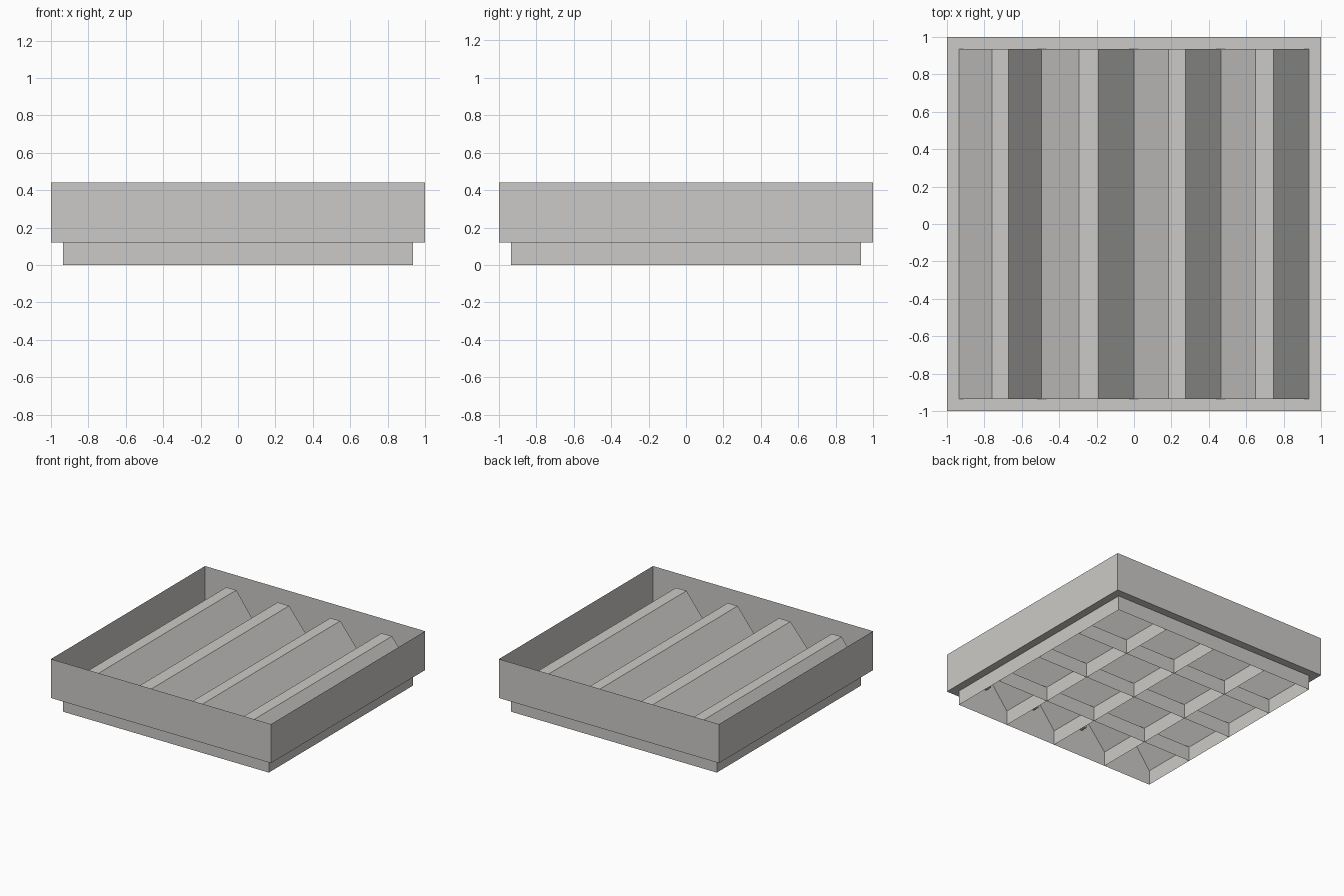
import bpy, bmesh

if "Cube" in bpy.data.objects:
    bpy.data.objects.remove(bpy.data.objects["Cube"])

mat = bpy.data.materials.new("light warm grey")
mat.diffuse_color = (0.60, 0.59, 0.57, 1)
mat.use_nodes = True
mat.node_tree.nodes["Principled BSDF"].inputs["Base Color"].default_value = mat.diffuse_color

H, S = 1.0, 0.935               # half size of tray and of skirt
LEDGE, TOP, PEAK = 0.12, 0.44, 0.355
VALLEYS = [-S, -0.495, 0.0, 0.465, S]
FLATS = [(-0.76, -0.67), (-0.295, -0.19), (0.185, 0.275), (0.65, 0.745)]


def make(name, faces):
    """Build a mesh object from a list of polygons (lists of points)."""
    bm = bmesh.new()
    for f in faces:
        bm.faces.new([bm.verts.new(p) for p in f])
    bmesh.ops.remove_doubles(bm, verts=bm.verts, dist=0.0001)
    bmesh.ops.recalc_face_normals(bm, faces=bm.faces)
    me = bpy.data.meshes.new(name)
    bm.to_mesh(me)
    bm.free()
    me.materials.append(mat)
    ob = bpy.data.objects.new(name, me)
    bpy.context.collection.objects.link(ob)
    return ob


def ring(h0, z0, h1, z1):
    """Four quads joining two square loops."""
    def sq(h, z):
        return [(-h, -h, z), (h, -h, z), (h, h, z), (-h, h, z)]
    a, b = sq(h0, z0), sq(h1, z1)
    return [[a[i], a[(i + 1) % 4], b[(i + 1) % 4], b[i]] for i in range(4)]


def box(name, x0, x1, y0, y1, z0, z1):
    bot = [(x0, y0, z0), (x1, y0, z0), (x1, y1, z0), (x0, y1, z0)]
    top = [(x, y, z1) for x, y, _ in bot]
    sides = [[bot[i], bot[(i + 1) % 4], top[(i + 1) % 4], top[i]] for i in range(4)]
    return make(name, [bot, top] + sides)


# Open sheet tray: skirt, ledge and tall walls
make("tray", ring(S, 0, S, LEDGE) + ring(S, LEDGE, H, LEDGE) + ring(H, LEDGE, H, TOP))

# Folded reflectors with closed ends
for i, (a, b) in enumerate(FLATS):
    prof = [(VALLEYS[i], LEDGE), (a, PEAK), (b, PEAK), (VALLEYS[i + 1], LEDGE)]
    faces = [[(p[0], -S, p[1]), (q[0], -S, q[1]), (q[0], S, q[1]), (p[0], S, p[1])]
             for p, q in zip(prof, prof[1:])]
    faces += [[(x, y, z) for x, z in prof] for y in (-S, S)]
    make(f"reflector_{i + 1}", faces)
    # Small lamp holders under each ridge end
    c = (a + b) / 2
    for s, n in ((-1, "front"), (1, "back")):
        ys = sorted((s * 0.93, s * 0.875))
        box(f"lamp_holder_{n}_{i + 1}", c - 0.025, c + 0.025, *ys, 0.22, PEAK - 0.002)

# Louvre blades below: lengthwise and crosswise
for i, x in enumerate(VALLEYS[1:-1]):
    make(f"long_blade_{i + 1}", [[(x, -S, 0), (x, S, 0), (x, S, LEDGE), (x, -S, LEDGE)]])
for i, y in enumerate((-S / 2, 0, S / 2)):
    make(f"cross_blade_{i + 1}", [[(-S, y, 0), (S, y, 0), (S, y, LEDGE), (-S, y, LEDGE)]])
